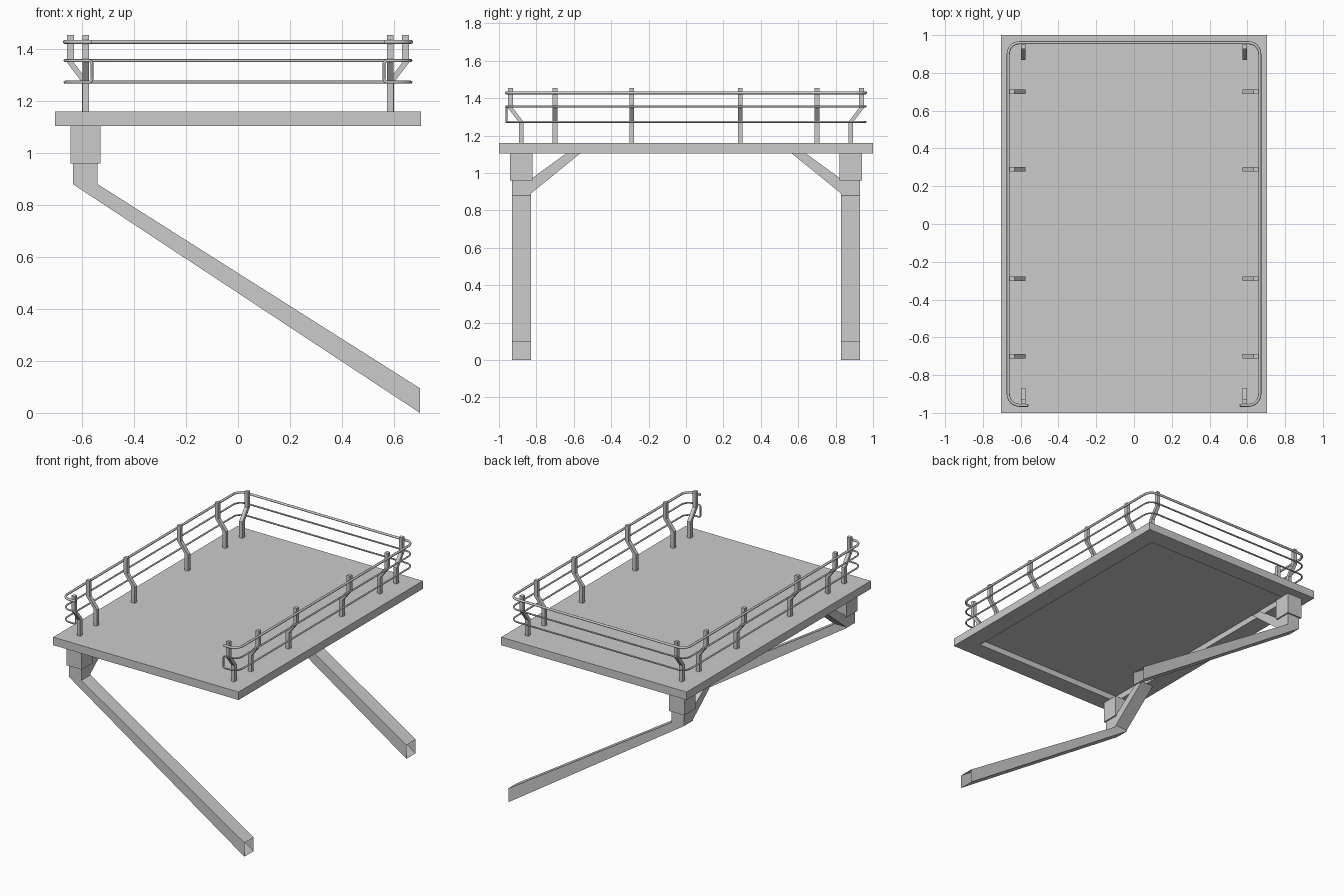
import bpy, bmesh, math
from mathutils import Vector

if "Cube" in bpy.data.objects:
    bpy.data.objects.remove(bpy.data.objects["Cube"])


def new_object(name, bm):
    bmesh.ops.recalc_face_normals(bm, faces=bm.faces[:])
    me = bpy.data.meshes.new(name)
    bm.to_mesh(me)
    bm.free()
    ob = bpy.data.objects.new(name, me)
    bpy.context.collection.objects.link(ob)
    return ob


def prism(name, profile, plane, lo, hi, mirror=(False, True), open_edge=None):
    """Extrude a profile drawn in the xz or yz plane from lo to hi on the other axis."""
    bm = bmesh.new()
    place = (lambda a, b, t: (a, t, b)) if plane == "xz" else (lambda a, b, t: (t, a, b))
    ends = [[bm.verts.new(place(a, b, t)) for a, b in profile] for t in (lo, hi)]
    for ring in ends:
        bm.faces.new(ring)
    n = len(profile)
    sides = []
    for i in range(n):
        j = (i + 1) % n
        sides.append(bm.faces.new((ends[0][i], ends[0][j], ends[1][j], ends[1][i])))
    bmesh.ops.recalc_face_normals(bm, faces=bm.faces[:])
    if open_edge is not None:
        bmesh.ops.delete(bm, geom=[sides[open_edge]], context='FACES_ONLY')
    ob = new_object(name, bm)
    mod = ob.modifiers.new("Mirror", 'MIRROR')
    mod.use_axis = (mirror[0], mirror[1], False)
    mod.use_mirror_merge = False
    return ob


def fillet(points, cyclic, steps=6):
    """Round the corners of a path; each point is (position, radius)."""
    out = []
    n = len(points)
    for i, (p, r) in enumerate(points):
        p = Vector(p)
        if r == 0 or (not cyclic and i in (0, n - 1)):
            out.append(p)
            continue
        a = p + (Vector(points[i - 1][0]) - p).normalized() * r
        b = p + (Vector(points[(i + 1) % n][0]) - p).normalized() * r
        c = a + b - p
        for k in range(steps + 1):
            t = k / steps * math.pi / 2
            out.append(c + (a - c) * math.cos(t) + (b - c) * math.sin(t))
    return out


def rail(name, points, radius, cyclic):
    path = fillet(points, cyclic)
    cu = bpy.data.curves.new(name, 'CURVE')
    cu.dimensions = '3D'
    cu.bevel_depth = radius
    cu.bevel_resolution = 2
    cu.use_fill_caps = True
    sp = cu.splines.new('POLY')
    sp.points.add(len(path) - 1)
    for q, p in zip(sp.points, path):
        q.co = (*p, 1)
    sp.use_cyclic_u = cyclic
    ob = bpy.data.objects.new(name, cu)
    bpy.context.collection.objects.link(ob)


# Platform slab with a shallow recess underneath
bm = bmesh.new()
bmesh.ops.create_cube(bm, size=1)
for v in bm.verts:
    v.co = (v.co.x * 1.41, v.co.y * 2, 1.1325 + v.co.z * 0.055)
bottom = min(bm.faces, key=lambda f: f.calc_center_median().z)
bmesh.ops.inset_region(bm, faces=[bottom], thickness=0.175)
inner = bmesh.ops.extrude_face_region(bm, geom=[bottom])["geom"]
bmesh.ops.translate(bm, vec=(0, 0, 0.04), verts=[g for g in inner if isinstance(g, bmesh.types.BMVert)])
if bottom.is_valid:
    bmesh.ops.delete(bm, geom=[bottom], context='FACES_ONLY')
new_object("platform", bm)

# Support sockets, slanted open-ended legs and diagonal braces
prism("leg_socket", [(-0.645, 0.96), (-0.53, 0.96), (-0.53, 1.105), (-0.645, 1.105)], "xz", 0.82, 0.94)
prism("slanted_leg", [(-0.635, 0.96), (-0.54, 0.96), (-0.54, 0.88), (0.70, 0.095), (0.70, 0.0), (-0.635, 0.88)],
      "xz", 0.83, 0.93, open_edge=3)
prism("brace", [(0.565, 1.105), (0.64, 1.105), (0.835, 0.963), (0.835, 0.885)], "yz", -0.635, -0.54)

# Cranked railing posts: two pairs per side plus one near every corner
def post_profile(base):
    a, b = base, base + 0.058
    w = 0.026
    return [(a, 1.16), (a + w, 1.16), (a + w, 1.272), (b + w, 1.348), (b + w, 1.455),
            (b, 1.455), (b, 1.348), (a, 1.272)]

for y in (0.29, 0.70):
    prism("side_post", post_profile(0.574), "xz", y - 0.0125, y + 0.0125, (True, True))
prism("corner_post", post_profile(0.868), "yz", 0.574, 0.599, (True, True))

# Handrail and the looped pair of lower rails, open at the front
X, Y, E, R = 0.666, 0.96, 0.562, 0.06


def u_path(z, r_end):
    return [((-E, -Y, z), r_end), ((-X, -Y, z), R), ((-X, Y, z), R),
            ((X, Y, z), R), ((X, -Y, z), R), ((E, -Y, z), r_end)]


rail("handrail", u_path(1.428, 0), 0.008, False)
rail("lower_rails", u_path(1.356, 0.012) + u_path(1.273, 0.012)[::-1], 0.0055, True)
